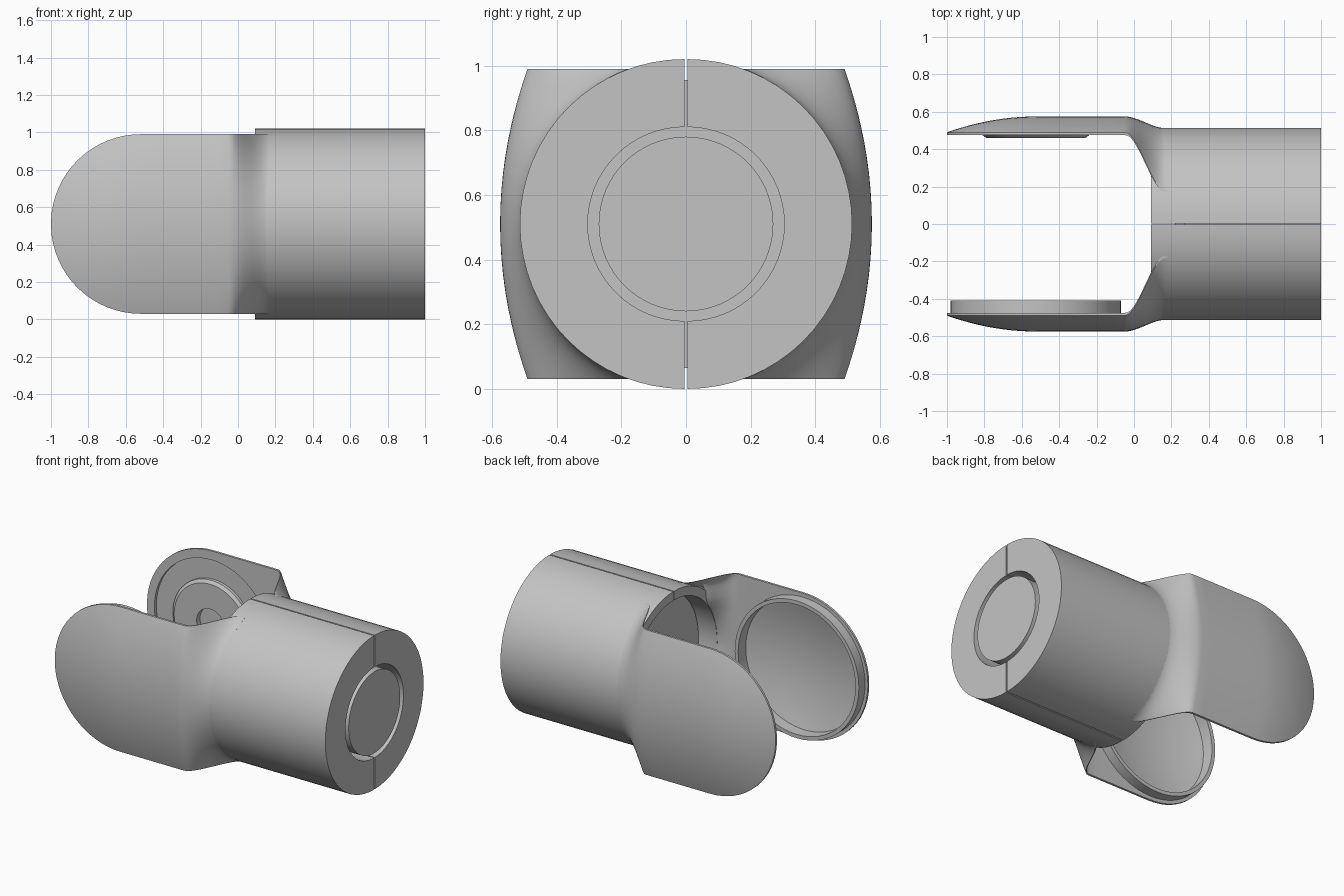
import bpy, bmesh
from math import sin, cos, pi, sqrt

if "Cube" in bpy.data.objects:
    bpy.data.objects.remove(bpy.data.objects["Cube"])

CZ = 0.51        # height of the main axis
PIN_X = -0.525   # centre of the rounded fork ends

steel = bpy.data.materials.new("plain grey")
steel.use_nodes = True
GREY = (0.55, 0.55, 0.55, 1)
steel.diffuse_color = GREY
steel.node_tree.nodes["Principled BSDF"].inputs["Base Color"].default_value = GREY


def finish(name, bm):
    bmesh.ops.remove_doubles(bm, verts=bm.verts, dist=1e-5)
    bmesh.ops.recalc_face_normals(bm, faces=bm.faces)
    mesh = bpy.data.meshes.new(name)
    bm.to_mesh(mesh)
    bm.free()
    mesh.materials.append(steel)
    obj = bpy.data.objects.new(name, mesh)
    bpy.context.collection.objects.link(obj)
    return obj


def smooth(obj):
    bpy.ops.object.select_all(action="DESELECT")
    obj.select_set(True)
    bpy.context.view_layer.objects.active = obj
    bpy.ops.object.shade_smooth_by_angle(angle=pi / 6)


def revolve(name, profile, axis, side=0, closed=False, steps=64):
    """Turn (along, radius) points round an axis; side makes a capped half."""
    bm = bmesh.new()
    count = steps // 2 + 1 if side else steps
    rings = []
    for i in range(count):
        t = 2 * pi * i / steps - pi / 2
        ring = []
        for a, r in profile:
            if axis == "x":
                y = r * cos(t)
                ring.append(bm.verts.new((a, side * (y + 0.004) if side else y, CZ + r * sin(t))))
            else:
                ring.append(bm.verts.new((PIN_X + r * cos(t), a, CZ + r * sin(t))))
        rings.append(ring)
    n = len(profile)
    for i in range(count - 1 if side else count):
        p, q = rings[i], rings[(i + 1) % count]
        for j in range(n if closed else n - 1):
            k = (j + 1) % n
            bm.faces.new((p[j], p[k], q[k], q[j]))
    if side:
        bm.faces.new(rings[0])
        bm.faces.new(rings[-1])
    return finish(name, bm)


def ease(t):
    t = min(max(t, 0), 1)
    return t * t * (3 - 2 * t)


def cheek_outer(x, dz):
    r2 = dz * dz + min(x + 0.52, 0) ** 2
    bulge = 0.575 - 0.085 * r2 / 0.48 ** 2
    t = ease((x + 0.05) / 0.22)
    return bulge * (1 - t) + sqrt(0.512 ** 2 - dz * dz) * t


def cheek_inner(x, dz):
    t = min(max((x + 0.05) / 0.14, 0), 1) ** 2
    bore = max(sqrt(max(0.455 ** 2 - dz * dz, 0)), 0.33)
    return min(0.475 * (1 - t) + bore * t, cheek_outer(x, dz) - 0.01)


def fork_cheek(name, side):
    """Rounded plate whose root blends into the round body."""
    bm = bmesh.new()
    xs = [-0.52 - 0.48 * cos(pi / 2 * (i + 0.4) / 16.4) for i in range(17)]
    xs += [-0.4, -0.25, -0.12] + [-0.05 + 0.23 * i / 14 for i in range(15)]
    rows = 28
    skins = []
    for depth in (cheek_outer, cheek_inner):
        grid = []
        for x in xs:
            h = sqrt(0.48 ** 2 - min(x + 0.52, 0) ** 2)
            zs = [h * sin(pi / 2 * (2 * j / rows - 1)) for j in range(rows + 1)]
            grid.append([bm.verts.new((x, side * depth(x, z), CZ + z)) for z in zs])
        for a, b in zip(grid, grid[1:]):
            for j in range(rows):
                bm.faces.new((a[j], a[j + 1], b[j + 1], b[j]))
        skins.append(grid)
    # Close the rim between the outer and inner skins
    loops = []
    for g in skins:
        loops.append(g[0] + [r[-1] for r in g[1:]] + g[-1][-2::-1] + [r[0] for r in g[-2:0:-1]])
    o, n = loops
    for i in range(len(o)):
        k = (i + 1) % len(o)
        bm.faces.new((o[i], o[k], n[k], n[i]))
    return finish(name, bm)


def carve(obj, profile):
    cutter = revolve("pocket_cutter", profile, "y")
    cutter.hide_render = True
    mod = obj.modifiers.new("pocket", "BOOLEAN")
    mod.operation = "DIFFERENCE"
    mod.solver = "EXACT"
    mod.object = cutter
    bpy.ops.object.select_all(action="DESELECT")
    bpy.context.view_layer.objects.active = obj
    bpy.ops.object.modifier_apply(modifier=mod.name)
    bpy.data.objects.remove(cutter)


# Round body, split lengthwise into two half shells
shell = [(0.09, 0.51), (1, 0.51), (1, 0.30), (0.28, 0.30), (0.28, 0.45), (0.09, 0.45)]
parts = [revolve("body_half_" + n, shell, "x", s, True) for n, s in (("back", 1), ("front", -1))]

# Core shaft with a wide head inside the body
core = [(0.22, 0), (0.22, 0.445), (0.27, 0.445), (0.27, 0.27), (1, 0.27), (1, 0)]
parts.append(revolve("core_shaft", core, "x"))

# Fork cheeks: dished pocket in front, shallow flat pocket at the back
front = fork_cheek("front_fork_cheek", -1)
dish = [(-0.40, 0), (-0.40, 0.43)]
dish += [(-0.555 + 0.065 * (r / 0.43) ** 2, r) for r in (0.43, 0.36, 0.27, 0.18, 0.09, 0)]
carve(front, dish)
back = fork_cheek("back_fork_cheek", 1)
carve(back, [(0.40, 0), (0.40, 0.42), (0.495, 0.42), (0.495, 0)])
parts += [front, back]

# Raised rim on the front cheek, washer on the back cheek
rim = [(-0.41, 0.455), (-0.41, 0.43), (-0.485, 0.43), (-0.485, 0.455)]
parts.append(revolve("front_rim", rim, "y", closed=True))
washer = [(0.46, 0.265), (0.46, 0.10), (0.50, 0.10), (0.50, 0.285), (0.475, 0.285)]
parts.append(revolve("back_washer", washer, "y", closed=True))

for part in parts:
    smooth(part)
